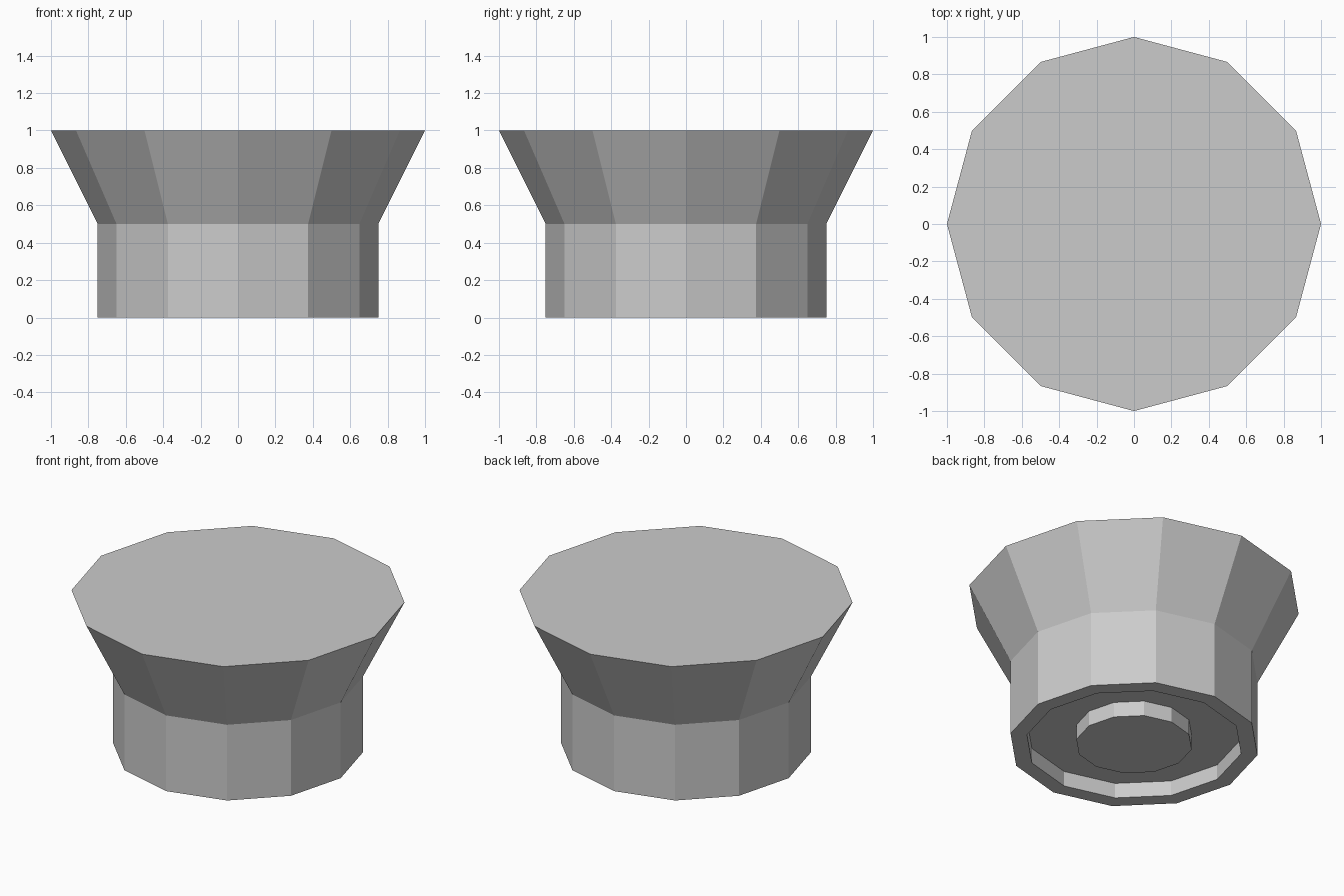
import bpy, bmesh
from math import cos, sin, tau

if "Cube" in bpy.data.objects:
    bpy.data.objects.remove(bpy.data.objects["Cube"])

SIDES = 12
# Radius/height outline from the underside post, through the recess, up to the flared rim
PROFILE = [(0.35, 0.0), (0.35, 0.1), (0.65, 0.1), (0.65, 0.0),
           (0.75, 0.0), (0.75, 0.5), (1.0, 1.0)]

bm = bmesh.new()
rings = [[bm.verts.new((r * cos(tau * i / SIDES), r * sin(tau * i / SIDES), z))
          for i in range(SIDES)] for r, z in PROFILE]

# Walls between neighbouring rings
for low, high in zip(rings, rings[1:]):
    for i in range(SIDES):
        j = (i + 1) % SIDES
        bm.faces.new((low[i], low[j], high[j], high[i]))

# Post underside and flat top
bm.faces.new(rings[0][::-1])
bm.faces.new(rings[-1])
bmesh.ops.recalc_face_normals(bm, faces=bm.faces)

mesh = bpy.data.meshes.new("flared_knob")
bm.to_mesh(mesh)
bm.free()
bpy.context.collection.objects.link(bpy.data.objects.new("flared_knob", mesh))
